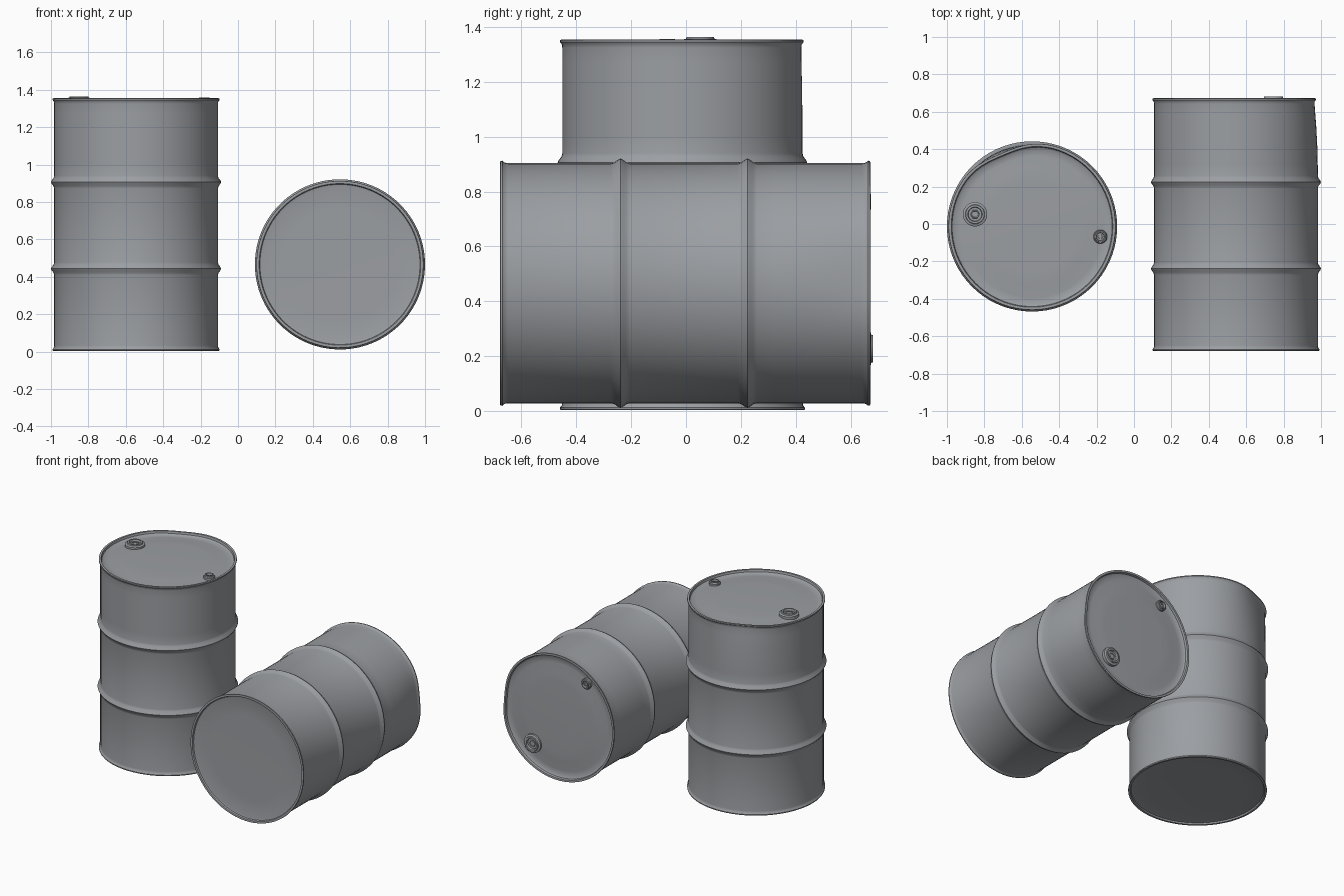
import bpy, bmesh, math
from mathutils import Matrix

if "Cube" in bpy.data.objects:
    bpy.data.objects.remove(bpy.data.objects["Cube"])

SEG = 72

steel = bpy.data.materials.new("grey steel")
steel.diffuse_color = (0.33, 0.345, 0.365, 1)
steel.use_nodes = True
steel.node_tree.nodes["Principled BSDF"].inputs["Base Color"].default_value = steel.diffuse_color


def lathe(name, profile, seg, warp=None):
    """Spin an (r, z) profile around z; r = 0 closes to a pole."""
    bm = bmesh.new()
    rings = []
    for r, z in profile:
        if r == 0:
            rings.append([bm.verts.new((0, 0, z))])
            continue
        ring = []
        for i in range(seg):
            a = 2 * math.pi * i / seg
            k = warp(a, r, z) if warp else 0
            ring.append(bm.verts.new(((r - k) * math.cos(a), (r - k) * math.sin(a), z)))
        rings.append(ring)
    for a, b in zip(rings, rings[1:]):
        for i in range(seg):
            j = (i + 1) % seg
            if len(a) == 1:
                bm.faces.new((a[0], b[j], b[i]))
            elif len(b) == 1:
                bm.faces.new((a[i], a[j], b[0]))
            else:
                bm.faces.new((a[i], a[j], b[j], b[i]))
    bmesh.ops.recalc_face_normals(bm, faces=bm.faces)
    me = bpy.data.meshes.new(name)
    bm.to_mesh(me)
    bm.free()
    me.materials.append(steel)
    ob = bpy.data.objects.new(name, me)
    bpy.context.collection.objects.link(ob)
    bpy.ops.object.select_all(action='DESELECT')
    ob.select_set(True)
    bpy.context.view_layer.objects.active = ob
    bpy.ops.object.shade_smooth_by_angle(angle=math.radians(40))
    return ob


def dent(a, r, z):
    """Shallow knock in the top rim that fades down the wall."""
    d = (a - math.radians(113)) / math.radians(20)
    fade = min(1, max(0, (z - 0.95) / 0.38))
    return 0.022 * math.exp(-d * d) * fade * fade * (r / 0.44) ** 3


def rib(z):
    """Rolled hoop bulging from the wall."""
    return [(0.438, z - 0.034), (0.441, z - 0.022), (0.451, z - 0.009), (0.455, z),
            (0.451, z + 0.009), (0.441, z + 0.022), (0.438, z + 0.034)]


# Wall, hoops, rolled rims and recessed ends in one profile
BODY = ([(0, 0.017), (0.3, 0.017), (0.415, 0.015), (0.428, 0.012), (0.432, 0.002),
         (0.438, 0), (0.446, 0.002), (0.447, 0.009), (0.440, 0.018), (0.438, 0.03)]
        + rib(0.44) + rib(0.903)
        + [(0.438, 1.0), (0.438, 1.1), (0.438, 1.2), (0.438, 1.27), (0.438, 1.322),
           (0.440, 1.334), (0.447, 1.343), (0.446, 1.35), (0.438, 1.352), (0.432, 1.35),
           (0.428, 1.336), (0.415, 1.328), (0.38, 1.328), (0.31, 1.335), (0.25, 1.337),
           (0, 1.337)])


def bung(name, s, top, place):
    """Flanged collar with a sunken plug and hexagonal key."""
    t = top
    collar = lathe(name + "_collar",
                   [(s, 1.325), (s, t - 0.012), (s * 0.88, t - 0.007), (s * 0.80, t - 0.007),
                    (s * 0.76, t), (s * 0.60, t), (s * 0.55, t - 0.014), (0, t - 0.014)], 32)
    key = lathe(name + "_key", [(s * 0.40, t - 0.016), (s * 0.36, t - 0.009),
                                (s * 0.30, t - 0.009), (s * 0.28, t - 0.013), (0, t - 0.013)], 6)
    for ob in (collar, key):
        ob.matrix_world = place


def drum(name, frame):
    lathe(name + "_body", BODY, SEG, dent).matrix_world = frame
    bung(name + "_large_bung", 0.065, 1.361, frame @ Matrix.Translation((-0.305, 0.065, 0)))
    bung(name + "_small_bung", 0.037, 1.354, frame @ Matrix.Translation((0.365, -0.055, 0)))


# Standing drum
drum("standing_drum", Matrix.Translation((-0.545, -0.013, 0.003)))

# Drum lying on its side, lid towards the back
drum("lying_drum", Matrix.Translation((0.545, -0.679, 0.466))
     @ Matrix.Rotation(math.radians(-90), 4, 'X')
     @ Matrix.Rotation(math.radians(-118), 4, 'Z'))
